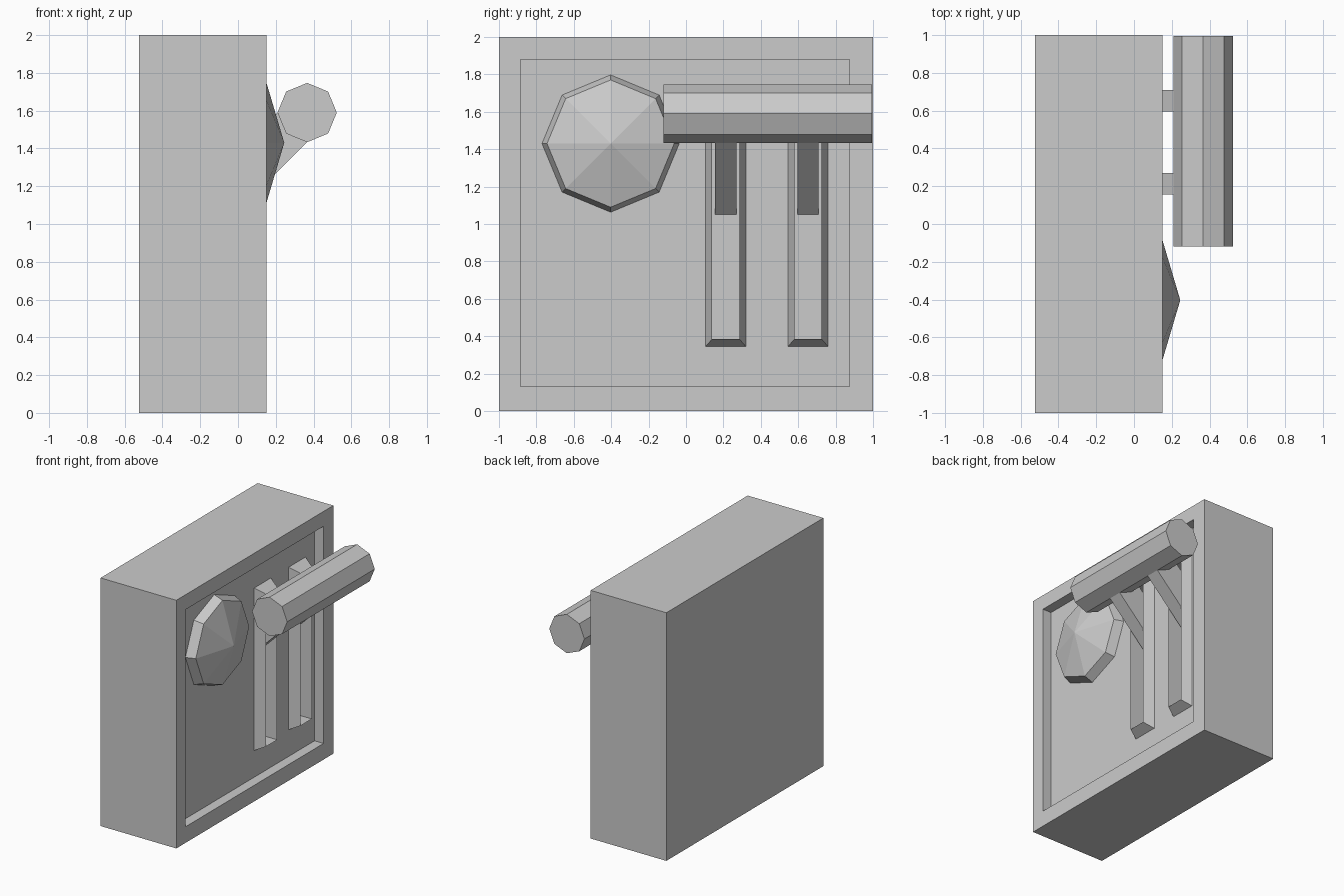
import bpy, bmesh, math
from mathutils import Matrix

if "Cube" in bpy.data.objects:
    bpy.data.objects.remove(bpy.data.objects["Cube"])

FACE, FLOOR, SLOT = 0.15, 0.07, -0.02
SLOT_YS = (0.2125, 0.6525)


def finish(bm, name):
    bmesh.ops.recalc_face_normals(bm, faces=bm.faces[:])
    me = bpy.data.meshes.new(name)
    bm.to_mesh(me)
    bm.free()
    ob = bpy.data.objects.new(name, me)
    bpy.context.collection.objects.link(ob)
    return ob


def rect(bm, x, y0, y1, z0, z1):
    return [bm.verts.new((x, y, z)) for y, z in ((y0, z0), (y1, z0), (y1, z1), (y0, z1))]


def ring(bm, x, r, y, z, n=8):
    return [bm.verts.new((x, y + r * math.cos(2 * math.pi * i / n),
                          z + r * math.sin(2 * math.pi * i / n))) for i in range(n)]


def skin(bm, loops):
    # join each loop of vertices to the next
    for a, b in zip(loops, loops[1:]):
        n = len(a)
        for i in range(n):
            j = (i + 1) % n
            bm.faces.new((a[i], a[j], b[j], b[i]))


def loop_edges(bm, loop):
    return [bm.edges.get((loop[i], loop[(i + 1) % len(loop)])) for i in range(len(loop))]


# housing: block with recessed panel and two raised, sharp-rimmed slots
bm = bmesh.new()
panel = (-0.885, 0.875, 0.13, 1.88)
body = [rect(bm, -0.525, -1, 1, 0, 2), rect(bm, FACE, -1, 1, 0, 2),
        rect(bm, FACE, *panel), rect(bm, FLOOR, *panel)]
skin(bm, body)
bm.faces.new(body[0])
floor_edges = loop_edges(bm, body[-1])
for c in SLOT_YS:
    outer = (c - 0.1075, c + 0.1075, 0.345, 1.655)
    inner = (c - 0.0725, c + 0.0725, 0.385, 1.615)
    slot = [rect(bm, FLOOR, *outer), rect(bm, FACE, *inner), rect(bm, SLOT, *inner)]
    skin(bm, slot)
    bm.faces.new(slot[-1])
    floor_edges += loop_edges(bm, slot[0])
bmesh.ops.triangle_fill(bm, edges=floor_edges, use_beauty=True, normal=(1, 0, 0))
finish(bm, "housing")

# faceted button
bm = bmesh.new()
base, rim = ring(bm, FLOOR, 0.367, -0.403, 1.43), ring(bm, 0.144, 0.34, -0.403, 1.43)
skin(bm, [base, rim])
bm.faces.new(base)
tip = bm.verts.new((0.245, -0.403, 1.43))
for i in range(8):
    bm.faces.new((rim[i], rim[(i + 1) % 8], tip))
finish(bm, "button")

# octagonal lever handle
bm = bmesh.new()
y0, y1 = -0.12, 0.995
octagon = [(0.366 + 0.157 * math.cos(i * math.pi / 4),
            1.59 + 0.157 * math.sin(i * math.pi / 4)) for i in range(8)]
ends = [[bm.verts.new((x, y, z)) for x, z in octagon] for y in (y0, y1)]
skin(bm, ends)
for e in ends:
    bm.faces.new(e)
finish(bm, "lever_handle")

# slanted arms from the slots to the handle
profile = [(SLOT, 1.05), (0.366, 1.433), (0.366, 1.59), (0.209, 1.59), (SLOT, 1.36)]
for n, c in enumerate(SLOT_YS):
    bm = bmesh.new()
    sides = [[bm.verts.new((x, c + s * 0.057, z)) for x, z in profile] for s in (-1, 1)]
    skin(bm, sides)
    for s in sides:
        bm.faces.new(s)
    finish(bm, f"lever_arm_{n + 1}")
